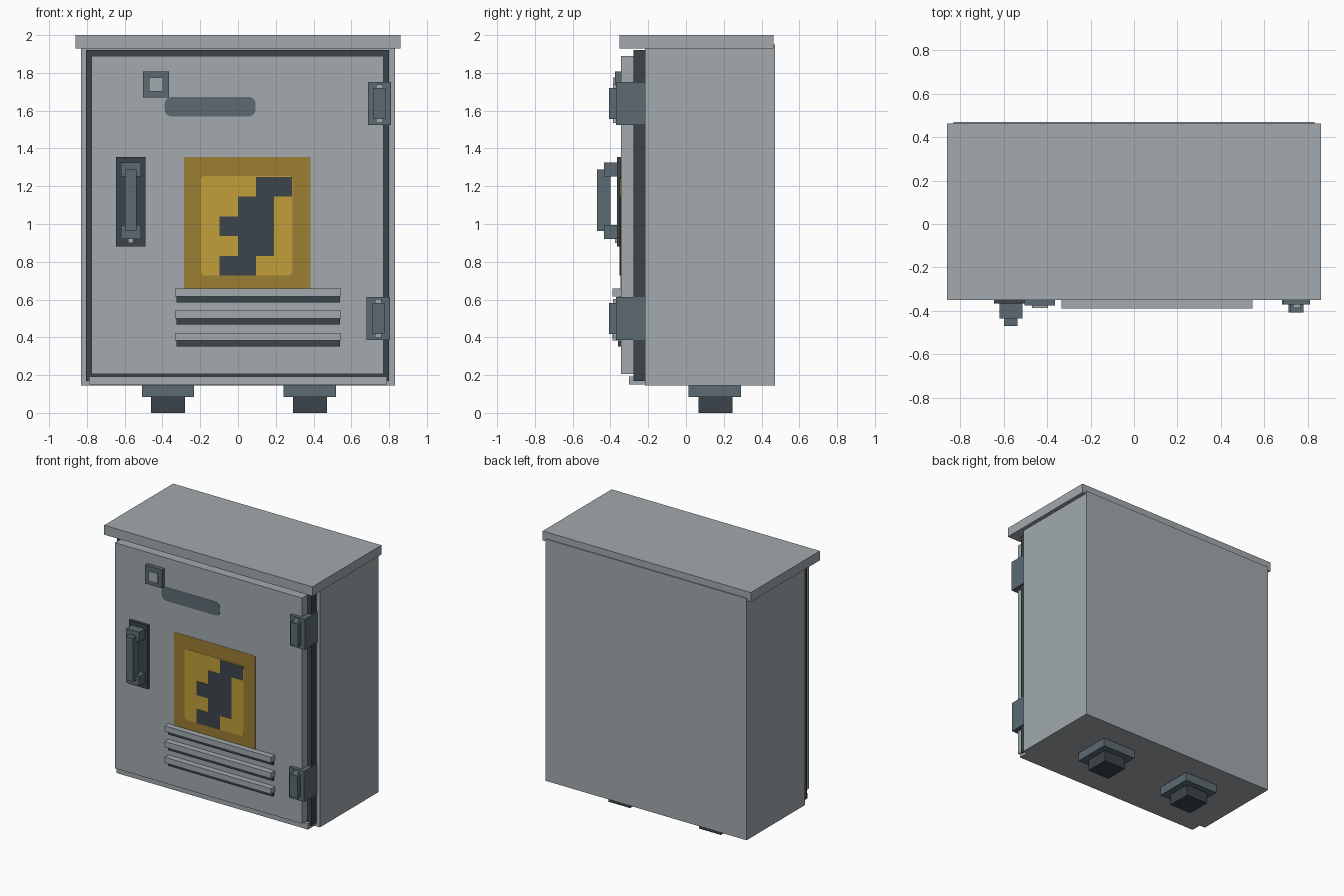
import bpy, bmesh
from math import pi, cos, sin

cube = bpy.data.objects.get("Cube")
if cube:
    bpy.data.objects.remove(cube, do_unlink=True)


def material(name, rgb):
    m = bpy.data.materials.new(name)
    m.use_nodes = True
    m.diffuse_color = (*rgb, 1)
    bsdf = next(n for n in m.node_tree.nodes if n.type == 'BSDF_PRINCIPLED')
    bsdf.inputs["Base Color"].default_value = (*rgb, 1)
    return m


GREY = material("light grey paint", (0.36, 0.40, 0.417))
SLATE = material("slate metal", (0.107, 0.147, 0.171))
DARK = material("dark rubber", (0.044, 0.060, 0.069))
AMBER = material("dark amber", (0.332, 0.205, 0.032))
YELLOW = material("warning yellow", (0.539, 0.347, 0.042))

DOOR = -0.345  # front plane of the door


def finish(name, bm, mat):
    bmesh.ops.recalc_face_normals(bm, faces=bm.faces)
    me = bpy.data.meshes.new(name)
    bm.to_mesh(me)
    bm.free()
    me.materials.append(mat)
    ob = bpy.data.objects.new(name, me)
    bpy.context.collection.objects.link(ob)
    return ob


def box(name, mat, x, y, z):
    """Box from (min, max) spans along each axis."""
    bm = bmesh.new()
    bmesh.ops.create_cube(bm, size=1)
    for v in bm.verts:
        v.co = [s[0] if c < 0 else s[1] for c, s in zip(v.co, (x, y, z))]
    return finish(name, bm, mat)


def plate(name, mat, points, front, back=DOOR + 0.01):
    """Outline in x, z extruded between two y planes."""
    bm = bmesh.new()
    face = bm.faces.new([bm.verts.new((x, back, z)) for x, z in points])
    ext = bmesh.ops.extrude_face_region(bm, geom=[face])
    for v in ext["geom"]:
        if isinstance(v, bmesh.types.BMVert):
            v.co.y = front
    return finish(name, bm, mat)


def rounded(x, z, r, steps=4):
    """Rounded rectangle outline."""
    pts = []
    corners = ((x[1], z[1], -1, -1), (x[0], z[1], 1, -1),
               (x[0], z[0], 1, 1), (x[1], z[0], -1, 1))
    for q, (cx, cz, sx, sz) in enumerate(corners):
        for i in range(steps + 1):
            a = (q + i / steps) * pi / 2
            pts.append((cx + sx * r + r * cos(a), cz + sz * r + r * sin(a)))
    return pts


# Cabinet shell, roof and door
box("cabinet_body", GREY, (-0.83, 0.83), (-0.218, 0.47), (0.145, 1.95))
box("roof", GREY, (-0.86, 0.86), (-0.351, 0.463), (1.93, 2.0))
box("door_gasket", DARK, (-0.805, 0.8), (-0.278, -0.21), (0.17, 1.92))
box("door", GREY, (-0.775, 0.77), (DOOR, -0.27), (0.205, 1.89))
box("bottom_sill", GREY, (-0.79, 0.79), (-0.303, -0.21), (0.15, 0.193))

# Feet
for side, cx in (("right", -0.37), ("left", 0.38)):
    box(side + "_foot_flange", SLATE, (cx - 0.138, cx + 0.138), (0.013, 0.292), (0.083, 0.15))
    box(side + "_foot", DARK, (cx - 0.09, cx + 0.09), (0.065, 0.246), (0, 0.09))

# Hinges
for level, cx, cz in (("upper", 0.749, 1.637), ("lower", 0.743, 0.5)):
    box(level + "_hinge_block", SLATE, (cx - 0.062, cx + 0.062), (-0.37, -0.21), (cz - 0.114, cz + 0.114))
    box(level + "_hinge_knuckle", SLATE, (cx - 0.032, cx + 0.032), (-0.407, -0.36), (cz - 0.082, cz + 0.082))
    for end, s in (("top", 1), ("bottom", -1)):
        z = cz + s * 0.09
        box(f"{level}_hinge_{end}_screw", GREY, (cx - 0.018, cx + 0.018), (-0.387, -0.36), (z - 0.012, z + 0.012))

# Door handle
box("handle_plate", DARK, (-0.645, -0.49), (-0.366, DOOR + 0.01), (0.88, 1.355))
for end, z in (("top", 1.288), ("bottom", 0.957)):
    box(end + "_handle_bracket", SLATE, (-0.62, -0.513), (-0.434, -0.36), (z - 0.037, z + 0.037))
box("handle_grip", SLATE, (-0.598, -0.537), (-0.47, -0.4), (0.962, 1.288))
box("handle_screw", GREY, (-0.582, -0.553), (-0.376, -0.36), (0.9, 0.921))

# Lock box and name plate
box("lock_box", SLATE, (-0.504, -0.364), (-0.376, DOOR + 0.01), (1.67, 1.808))
box("lock_face", GREY, (-0.47, -0.396), (-0.387, -0.37), (1.702, 1.776))
plate("blank_label", SLATE, rounded((-0.388, 0.093), (1.57, 1.672), 0.035), DOOR - 0.002)

# Warning sign: border, field and stepped bolt
plate("sign_border", AMBER, rounded((-0.287, 0.385), (0.64, 1.355), 0.008), DOOR - 0.002)
plate("sign_field", YELLOW, rounded((-0.197, 0.288), (0.727, 1.255), 0.022), DOOR - 0.004)
X0, Z0, CW, CH = -0.097, 0.727, 0.096, 0.1045
steps = [(0, 0), (2, 0), (2, 1), (3, 1), (3, 4), (4, 4), (4, 5), (2, 5), (2, 4),
         (1, 4), (1, 3), (0, 3), (0, 2), (1, 2), (1, 1), (0, 1)]
plate("sign_bolt", DARK, [(X0 + i * CW, Z0 + j * CH) for i, j in steps], DOOR - 0.006)

# Vent louvres
for i in range(3):
    z = 0.616 - i * 0.117
    box(f"louvre_{i + 1}", GREY, (-0.333, 0.546), (-0.39, DOOR + 0.01), (z, z + 0.042))
    box(f"vent_slot_{i + 1}", DARK, (-0.325, 0.54), (-0.361, DOOR + 0.01), (z - 0.031, z))
